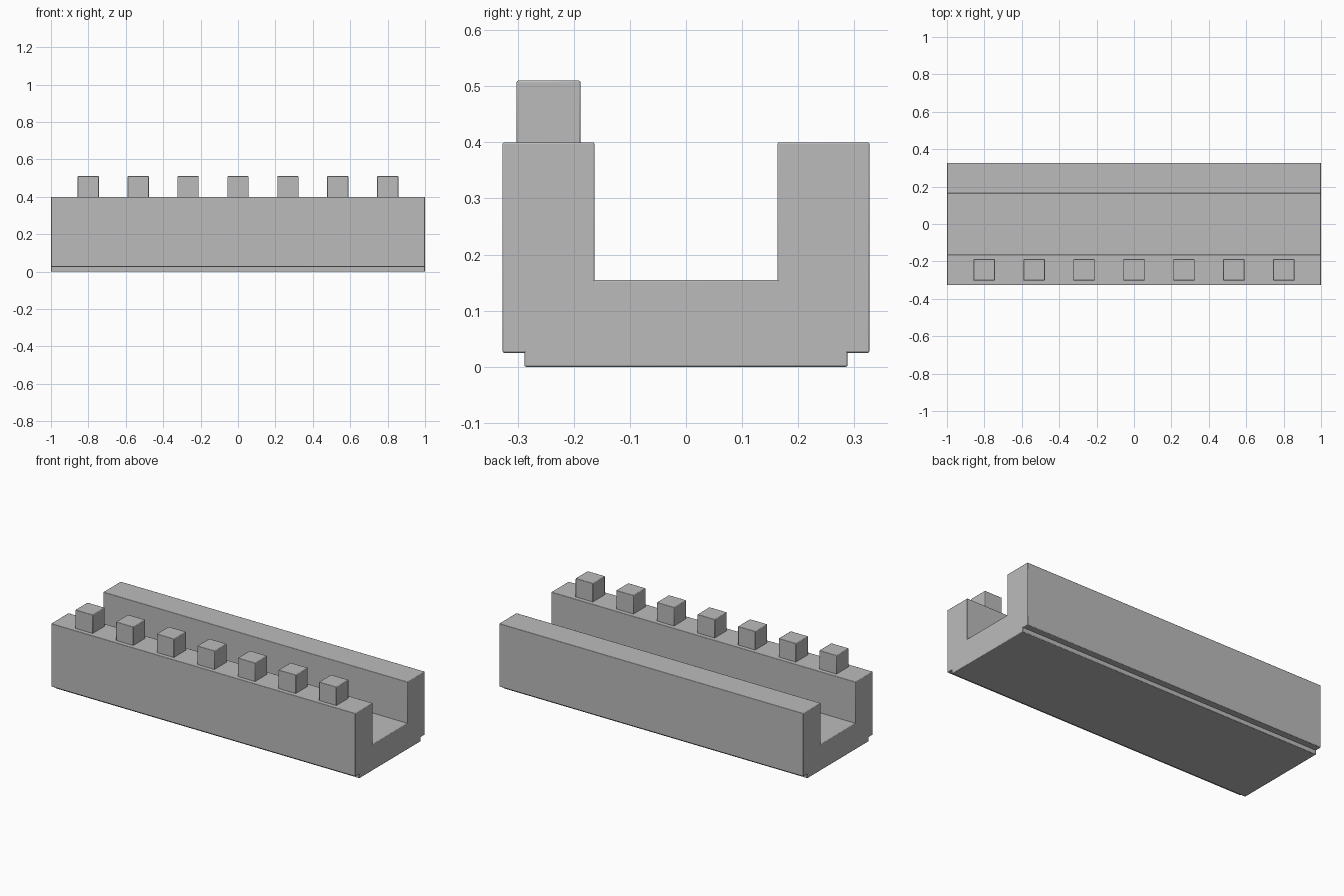
import bpy

cube = bpy.data.objects.get("Cube")
if cube:
    bpy.data.objects.remove(cube, do_unlink=True)

STONE = (0.5, 0.5, 0.5, 1.0)
stone = bpy.data.materials.new("grey_stone")
stone.use_nodes = True
stone.diffuse_color = STONE
stone.node_tree.nodes["Principled BSDF"].inputs["Base Color"].default_value = STONE


def block(name, low, high, bevel=0.003):
    """Box between two corners with slightly eased edges."""
    centre = [(a + b) / 2 for a, b in zip(low, high)]
    bpy.ops.mesh.primitive_cube_add(size=1, location=centre)
    obj = bpy.context.object
    obj.name = name
    obj.scale = [b - a for a, b in zip(low, high)]
    bpy.ops.object.transform_apply(location=False, rotation=False, scale=True)
    mod = obj.modifiers.new("eased_edges", "BEVEL")
    mod.width = bevel
    mod.segments = 2
    obj.data.materials.append(stone)
    bpy.ops.object.shade_smooth_by_angle()
    return obj


# Walkway slab
block("walkway", (-1, -0.288, 0), (1, 0.288, 0.155))

# Side walls, raised slightly above the slab's underside
block("front_wall", (-1, -0.327, 0.025), (1, -0.163, 0.4))
block("back_wall", (-1, 0.163, 0.025), (1, 0.327, 0.4))

# Battlements along the front wall
COUNT, SPACING, HALF = 7, 0.267, 0.057
for i in range(COUNT):
    x = (i - (COUNT - 1) / 2) * SPACING
    block(f"battlement_{i + 1}", (x - HALF, -0.302, 0.395), (x + HALF, -0.188, 0.51))
